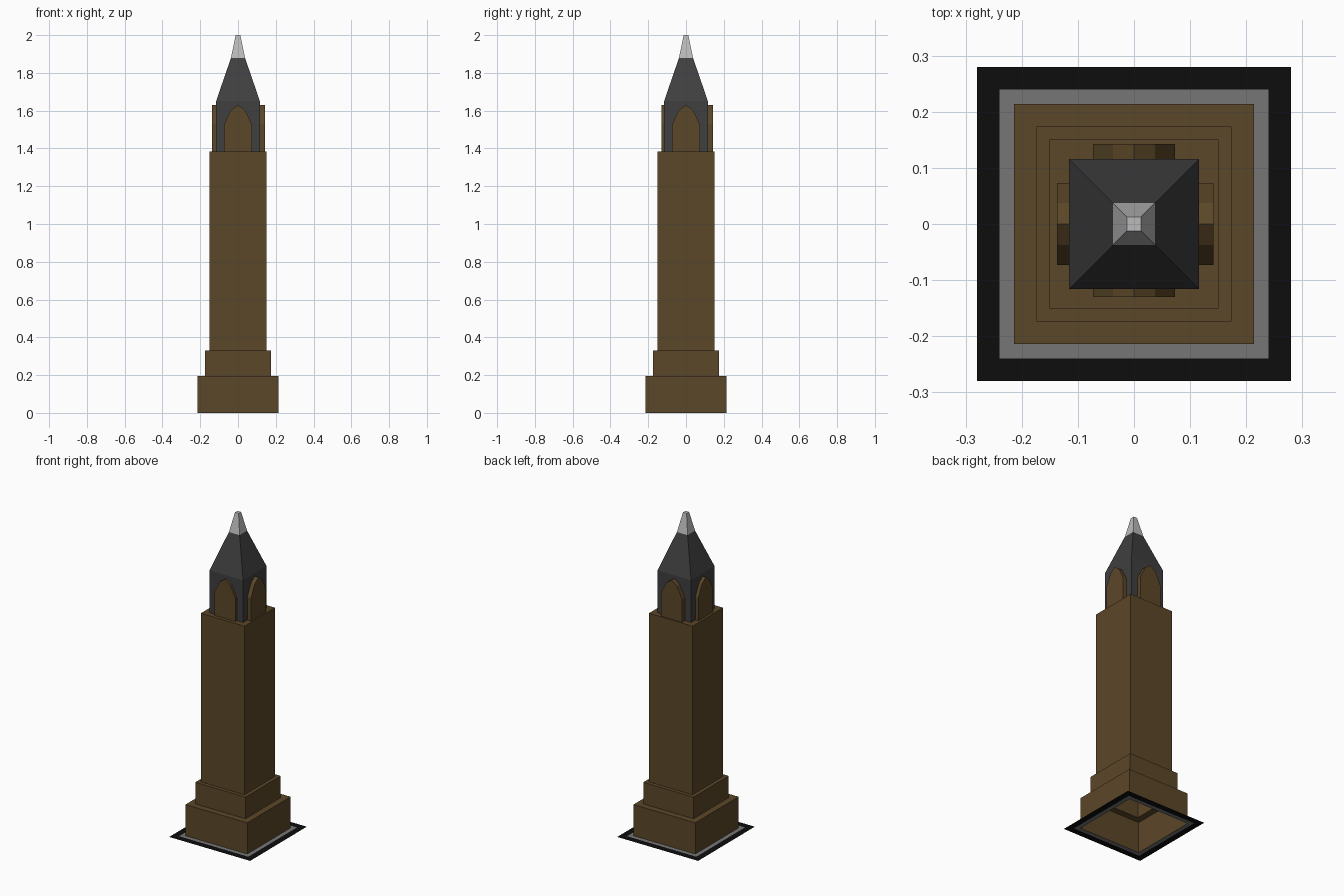
import bpy, bmesh

if "Cube" in bpy.data.objects:
    bpy.data.objects.remove(bpy.data.objects["Cube"])


def material(name, rgb):
    m = bpy.data.materials.new(name)
    m.diffuse_color = (*rgb, 1)
    m.use_nodes = True
    m.node_tree.nodes["Principled BSDF"].inputs["Base Color"].default_value = m.diffuse_color
    return m


STONE = material("brown_stone", (0.105, 0.063, 0.021))
SLATE = material("dark_slate", (0.05, 0.05, 0.05))
BLACK = material("black_kerb", (0.004, 0.004, 0.004))
GREY = material("grey_paving", (0.18, 0.18, 0.18))
METAL = material("pale_tip", (0.5, 0.5, 0.5))


def finish(name, bm, mat):
    mesh = bpy.data.meshes.new(name)
    bm.to_mesh(mesh)
    bm.free()
    mesh.materials.append(mat)
    obj = bpy.data.objects.new(name, mesh)
    bpy.context.collection.objects.link(obj)
    return obj


def square_shell(name, profile, mat, cap=False):
    """Stack of square rings (half width, z), joined by side faces."""
    bm = bmesh.new()
    rings = [[bm.verts.new((sx * r, sy * r, z))
              for sx, sy in ((-1, -1), (1, -1), (1, 1), (-1, 1))]
             for r, z in profile]
    for a, b in zip(rings, rings[1:]):
        for i in range(4):
            j = (i + 1) % 4
            bm.faces.new((a[i], a[j], b[j], b[i]))
    if cap:
        bm.faces.new(rings[-1])
    return finish(name, bm, mat)


def arch_prism(name, axis, start, end):
    """Pointed arch extruded right through the belfry along one axis."""
    outline = [(-0.073, 1.385), (0.073, 1.385), (0.073, 1.53),
               (0.037, 1.603), (0, 1.63), (-0.037, 1.603), (-0.073, 1.53)]
    bm = bmesh.new()
    place = (lambda u, d, z: (d, u, z)) if axis == "x" else (lambda u, d, z: (u, d, z))
    face = bm.faces.new([bm.verts.new(place(u, start, z)) for u, z in outline])
    out = bmesh.ops.extrude_face_region(bm, geom=[face], use_keep_orig=True)
    verts = [g for g in out["geom"] if isinstance(g, bmesh.types.BMVert)]
    bmesh.ops.translate(bm, verts=verts, vec=place(0, end - start, 0))
    bmesh.ops.recalc_face_normals(bm, faces=bm.faces)
    return finish(name, bm, STONE)


# Flat borders around the foot
square_shell("kerb", [(0.28, 0), (0.24, 0)], BLACK)
square_shell("paving", [(0.24, 0), (0.214, 0)], GREY)

# Stepped plinth and shaft, hollow and open underneath
square_shell("tower_shaft", [(0.214, 0), (0.214, 0.195), (0.174, 0.195), (0.174, 0.33),
                             (0.151, 0.33), (0.151, 1.385)], STONE, cap=True)

# Belfry with spire, and its pale tip
square_shell("spire", [(0.116, 1.385), (0.116, 1.65), (0.037, 1.88)], SLATE)
square_shell("spire_tip", [(0.037, 1.88), (0.0125, 2.0)], METAL, cap=True)

# Arched windows on all four sides
arch_prism("side_arches", "x", -0.137, 0.142)
arch_prism("front_back_arches", "y", -0.13, 0.143)
